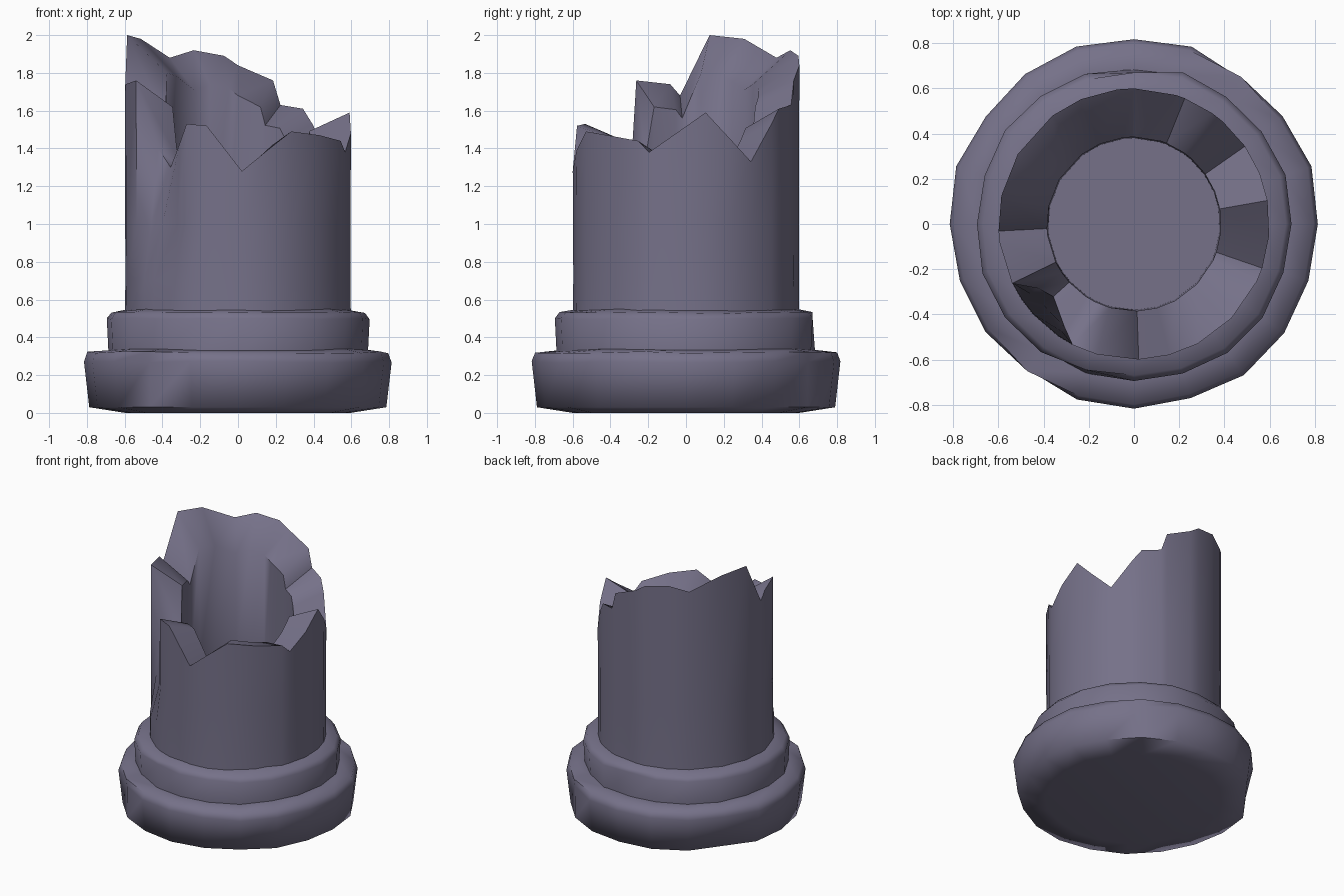
import bpy, bmesh, math, random

random.seed(4)
if "Cube" in bpy.data.objects:
    bpy.data.objects.remove(bpy.data.objects["Cube"], do_unlink=True)

stone = bpy.data.materials.new("grey violet stone")
stone.use_nodes = True
colour = (0.18, 0.166, 0.25, 1)
stone.diffuse_color = colour
stone.node_tree.nodes["Principled BSDF"].inputs["Base Color"].default_value = colour


def build(name, columns, sharp):
    """Skin a closed loop of vertical columns of points, capped at both ends."""
    bm = bmesh.new()
    grid = [[bm.verts.new((r * math.cos(a), r * math.sin(a), z)) for r, z in col]
            for a, col in columns]
    n = len(grid)
    for i in range(n):
        a, b = grid[i], grid[(i + 1) % n]
        for k in range(len(a) - 1):
            bm.faces.new((a[k], b[k], b[k + 1], a[k + 1]))
    bm.faces.new([col[0] for col in reversed(grid)])
    bm.faces.new([col[-1] for col in grid])
    bmesh.ops.recalc_face_normals(bm, faces=bm.faces)
    mesh = bpy.data.meshes.new(name)
    bm.to_mesh(mesh)
    bm.free()
    obj = bpy.data.objects.new(name, mesh)
    bpy.context.collection.objects.link(obj)
    mesh.materials.append(stone)
    bpy.ops.object.select_all(action="DESELECT")
    obj.select_set(True)
    bpy.context.view_layer.objects.active = obj
    bpy.ops.object.shade_smooth_by_angle(angle=math.radians(sharp))
    return obj


def worn_disc(name, profile, sides, wear, chips=()):
    """Turned moulding with a slightly uneven radius and chipped upper edges."""
    columns = []
    for i in range(sides):
        a = math.tau * i / sides
        worn = random.uniform(-wear, wear)
        col = [(r + worn, z + random.uniform(-0.005, 0.005) * (z > 0.1))
               for r, z in profile]
        if i in chips:
            r, z = col[chips[i]]
            col[chips[i]] = (r - 0.025, z)
        columns.append((a, col))
    return build(name, columns, 75)


# Stepped round base
worn_disc("plinth", [(0.6, 0), (0.79, 0.03), (0.818, 0.27), (0.8, 0.32), (0.69, 0.335)],
          20, 0.009, {13: 2, 17: 1, 3: 2, 8: 1})
worn_disc("collar", [(0.69, 0.3), (0.7, 0.5), (0.675, 0.53), (0.57, 0.55)],
          20, 0.006, {5: 1, 14: 1})

# Broken rim of the hollow shaft: angle in degrees, height
rim = [(-177, 1.68), (-172, 1.74), (-154, 1.76), (-146, 1.4), (-138, 1.3),
       (-124, 1.43), (-117, 1.53), (-106, 1.52), (-88, 1.28), (-75, 1.39),
       (-62, 1.49), (-44, 1.47), (-25, 1.44), (-19, 1.38), (-5, 1.48),
       (10, 1.59), (22, 1.46), (35, 1.33), (49, 1.53), (55, 1.61),
       (68, 1.63), (72, 1.76), (90, 1.84), (97, 1.89), (113, 1.92),
       (127, 1.88), (149, 1.98), (168, 2.0)]
dents = {-146: 0.09, -138: 0.12, -124: 0.05}

columns = []
for deg, height in rim:
    dent = dents.get(deg, 0)
    inner_height = height - 0.25 * (height - 1.2)
    columns.append((math.radians(deg), [
        (0.6, 0.5), (0.597, 0.7), (0.598 - dent * 0.5, 1.0),
        (0.6 - dent, height), (0.385, inner_height), (0.38, 0.95)]))
build("broken_shaft", columns, 55)
